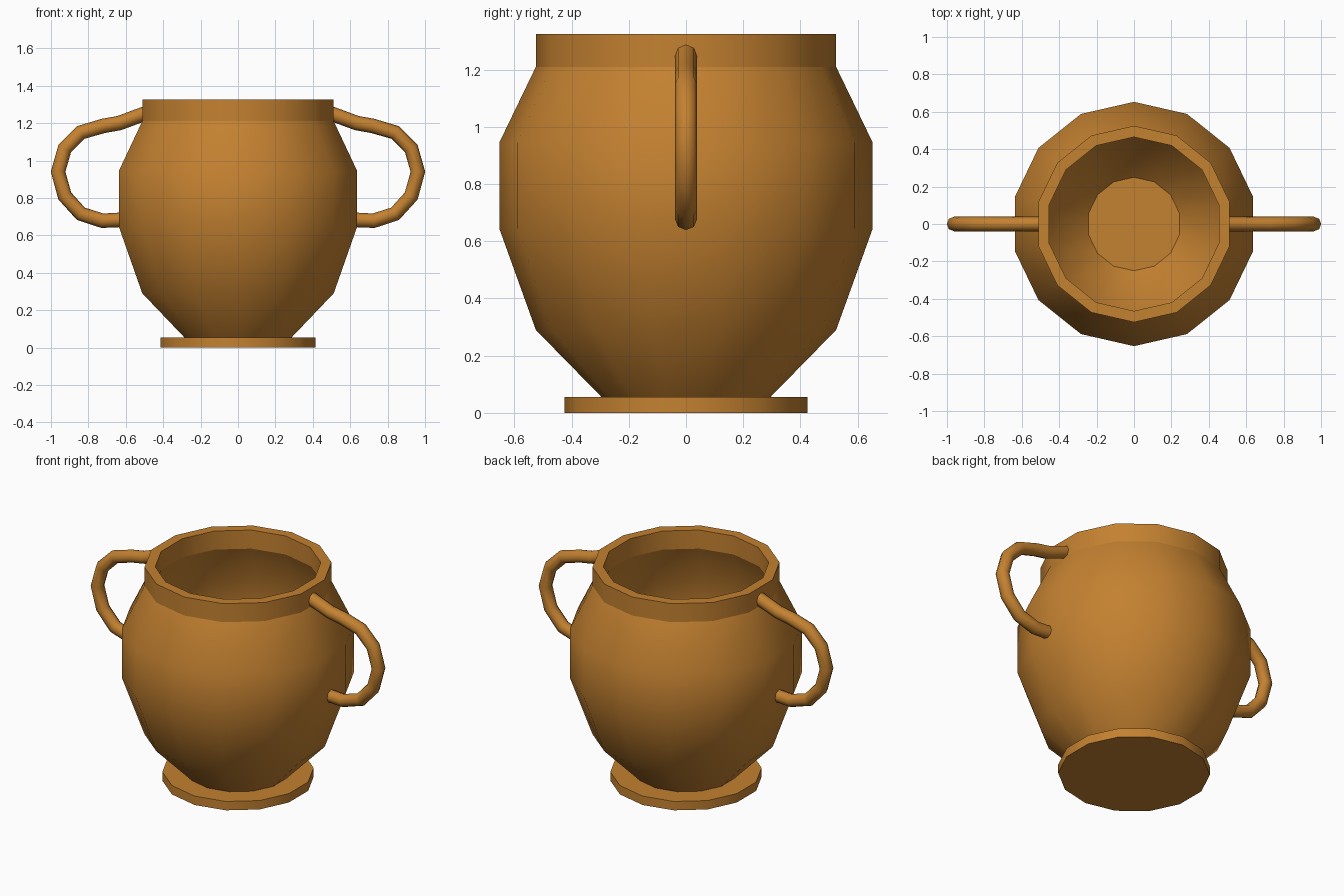
import bpy, bmesh
from math import sin, cos, pi, radians

if "Cube" in bpy.data.objects:
    bpy.data.objects.remove(bpy.data.objects["Cube"])

SIDES = 14
mat = bpy.data.materials.new("clay")
mat.diffuse_color = (0.55, 0.22, 0.03, 1)
mat.use_nodes = True
mat.node_tree.nodes["Principled BSDF"].inputs["Base Color"].default_value = mat.diffuse_color


def smooth(ob, angle=40):
    bpy.ops.object.select_all(action='DESELECT')
    ob.select_set(True)
    bpy.context.view_layer.objects.active = ob
    bpy.ops.object.shade_smooth_by_angle(angle=radians(angle))


def revolve(name, *profiles):
    """Turn (radius, z) profiles around z; radius 0 becomes a flat cap."""
    bm = bmesh.new()
    for prof in profiles:
        rings = []
        for r, z in prof:
            if r == 0:
                rings.append(None)
                continue
            rings.append([bm.verts.new((r * cos(pi / 2 + 2 * pi * i / SIDES),
                                        r * sin(pi / 2 + 2 * pi * i / SIDES), z))
                          for i in range(SIDES)])
        for a, b in zip(rings, rings[1:]):
            if a is None:
                bm.faces.new(b[::-1])
            elif b is None:
                bm.faces.new(a)
            else:
                for i in range(SIDES):
                    j = (i + 1) % SIDES
                    bm.faces.new((a[i], a[j], b[j], b[i]))
    me = bpy.data.meshes.new(name)
    bm.to_mesh(me)
    bm.free()
    me.materials.append(mat)
    ob = bpy.data.objects.new(name, me)
    bpy.context.collection.objects.link(ob)
    smooth(ob)


# Foot disc
revolve("foot", [(0, 0), (0.425, 0), (0.425, 0.055), (0.295, 0.055)])

# Pot wall: outer skin, then inner skin with floor
revolve("pot_body",
        [(0.295, 0.055), (0.525, 0.29), (0.653, 0.645), (0.653, 0.945), (0.525, 1.21)],
        [(0.465, 1.21), (0.593, 0.93), (0.593, 0.655), (0.475, 0.325), (0.25, 0.1), (0, 0.1)])

# Neck with flat rim
revolve("neck", [(0.525, 1.21), (0.525, 1.325), (0.465, 1.325), (0.465, 1.21)])

# Ear handles: one path, swept for each side
path = [(0.495, 1.252), (0.635, 1.2), (0.72, 1.185), (0.84, 1.15), (0.926, 1.065),
        (0.962, 0.94), (0.926, 0.81), (0.84, 0.715), (0.725, 0.678), (0.62, 0.683)]
for side, sx in (("left", -1), ("right", 1)):
    cu = bpy.data.curves.new("handle_path", 'CURVE')
    cu.dimensions = '3D'
    cu.bevel_depth = 0.039
    cu.bevel_resolution = 2
    cu.use_fill_caps = True
    sp = cu.splines.new('POLY')
    sp.points.add(len(path) - 1)
    for p, (x, z) in zip(sp.points, path):
        p.co = (sx * x, 0, z, 1)
    cu.materials.append(mat)
    ob = bpy.data.objects.new(side + "_handle", cu)
    bpy.context.collection.objects.link(ob)
    bpy.ops.object.select_all(action='DESELECT')
    ob.select_set(True)
    bpy.context.view_layer.objects.active = ob
    bpy.ops.object.convert(target='MESH')
    smooth(bpy.context.object, 60)
